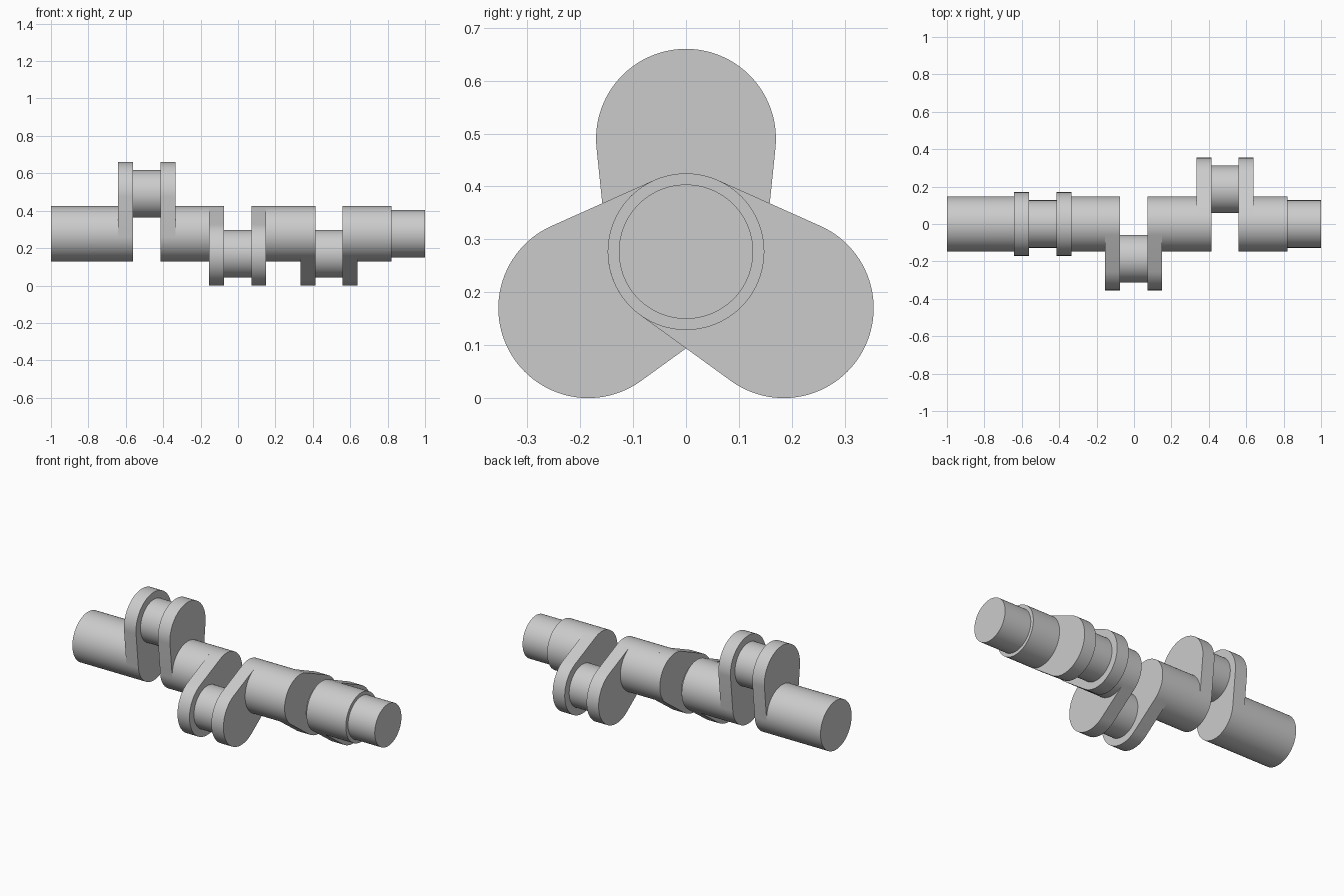
import bpy, bmesh
from math import sin, cos, acos, pi, radians

if "Cube" in bpy.data.objects:
    bpy.data.objects.remove(bpy.data.objects["Cube"])

AXIS_Z = 0.2767          # height of the shaft axis
MAIN_R, PIN_R, WEB_R = 0.148, 0.127, 0.17
THROW = 0.2133           # crank pin offset from the axis


def arc(cy, cz, r, a0, a1, n):
    return [(cy + r * cos(a0 + (a1 - a0) * i / n), cz + r * sin(a0 + (a1 - a0) * i / n))
            for i in range(n + 1)]


def prism(name, outline, x0, x1):
    """Extrude a (y, z) outline along x."""
    bm = bmesh.new()
    rings = [[bm.verts.new((x, y, z)) for y, z in outline] for x in (x0, x1)]
    bm.faces.new(rings[0][::-1])
    bm.faces.new(rings[1])
    n = len(outline)
    for i in range(n):
        j = (i + 1) % n
        bm.faces.new((rings[0][i], rings[0][j], rings[1][j], rings[1][i]))
    bmesh.ops.recalc_face_normals(bm, faces=bm.faces)
    mesh = bpy.data.meshes.new(name)
    bm.to_mesh(mesh)
    bm.free()
    ob = bpy.data.objects.new(name, mesh)
    bpy.context.collection.objects.link(ob)
    bpy.ops.object.select_all(action='DESELECT')
    ob.select_set(True)
    bpy.context.view_layer.objects.active = ob
    bpy.ops.object.shade_smooth_by_angle(angle=radians(30))
    return ob


def cylinder(name, cy, cz, r, x0, x1):
    return prism(name, arc(cy, cz, r, 0, 2 * pi, 96)[:-1], x0, x1)


def web_outline(a):
    """Two circles (shaft and pin end) joined by their tangents."""
    phi = acos((MAIN_R - WEB_R) / THROW)
    big = arc(THROW * cos(a), AXIS_Z + THROW * sin(a), WEB_R, a - phi, a + phi, 52)
    small = arc(0, AXIS_Z, MAIN_R, a + phi, a - phi + 2 * pi, 44)
    return big + small


# Three crank throws, 120 degrees apart: a pin between two webs
HALF_GAP, HALF_OUT = 0.073, 0.153
throws = [(-0.488, 90), (-0.002, 210), (0.487, 330)]
for k, (x, deg) in enumerate(throws, 1):
    a = radians(deg)
    prism(f"crank_web_{k}_left", web_outline(a), x - HALF_OUT, x - HALF_GAP)
    prism(f"crank_web_{k}_right", web_outline(a), x + HALF_GAP, x + HALF_OUT)
    cylinder(f"crank_pin_{k}", THROW * cos(a), AXIS_Z + THROW * sin(a), PIN_R,
             x - HALF_GAP - 0.02, x + HALF_GAP + 0.02)

# Main journals fill the spaces between the throws
starts = [-1.0] + [x + HALF_OUT for x, _ in throws]
ends = [x - HALF_OUT for x, _ in throws] + [0.822]
for k, (x0, x1) in enumerate(zip(starts, ends), 1):
    cylinder(f"main_journal_{k}", 0, AXIS_Z, MAIN_R, x0, x1)

# Narrower shaft end
cylinder("shaft_nose", 0, AXIS_Z, PIN_R, 0.80, 1.0)
